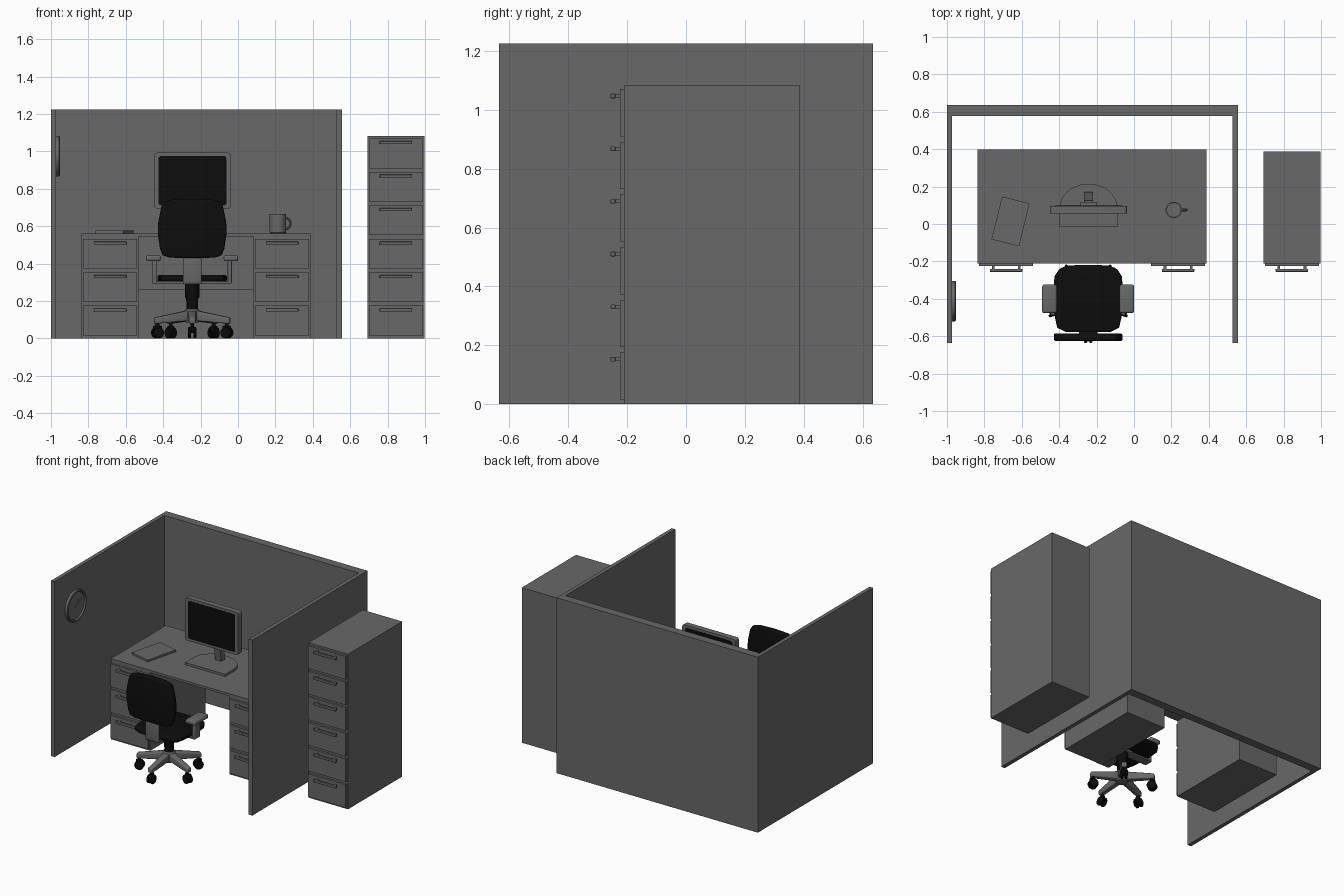
import bpy, bmesh, math
from mathutils import Matrix, Vector

if "Cube" in bpy.data.objects:
    bpy.data.objects.remove(bpy.data.objects["Cube"])


def material(name, v):
    m = bpy.data.materials.new(name)
    m.diffuse_color = (v, v, v, 1)
    m.use_nodes = True
    m.node_tree.nodes["Principled BSDF"].inputs["Base Color"].default_value = m.diffuse_color
    return m


GREY = material("office grey", 0.14)
BLACK = material("soft black", 0.004)


def finish(name, bm, mat, matrix=None, bevel=0, segs=3):
    bmesh.ops.remove_doubles(bm, verts=bm.verts, dist=1e-5)
    bmesh.ops.recalc_face_normals(bm, faces=bm.faces)
    if bevel:
        sharp = [e for e in bm.edges if e.calc_face_angle(0) > 0.9]
        bmesh.ops.bevel(bm, geom=sharp, offset=bevel, segments=segs,
                        profile=0.5, affect='EDGES', clamp_overlap=True)
    if matrix:
        bm.transform(matrix)
    bmesh.ops.recalc_face_normals(bm, faces=bm.faces)
    me = bpy.data.meshes.new(name)
    bm.to_mesh(me)
    bm.free()
    me.materials.append(mat)
    me.polygons.foreach_set("use_smooth", [True] * len(me.polygons))
    me.set_sharp_from_angle(angle=math.radians(35))
    ob = bpy.data.objects.new(name, me)
    bpy.context.collection.objects.link(ob)
    return ob


def box(name, x, y, z, mat=GREY, bevel=0, matrix=None):
    bm = bmesh.new()
    bmesh.ops.create_cube(bm, size=1)
    for v in bm.verts:
        v.co = Vector([(a + b) / 2 + c * (b - a) for (a, b), c in zip((x, y, z), v.co)])
    return finish(name, bm, mat, matrix, bevel)


def prism(name, pts, depth, mat=GREY, matrix=None, bevel=0):
    """Outline in XY, extruded up Z."""
    bm = bmesh.new()
    f = bm.faces.new([bm.verts.new((a, b, 0)) for a, b in pts])
    r = bmesh.ops.extrude_face_region(bm, geom=[f])
    for v in r["geom"]:
        if isinstance(v, bmesh.types.BMVert):
            v.co.z += depth
    return finish(name, bm, mat, matrix, bevel)


def lathe(name, profile, matrix, mat=GREY, steps=32):
    """Profile of (radius, height) spun round Z."""
    bm = bmesh.new()
    vs = [bm.verts.new((r, 0, z)) for r, z in profile]
    es = [bm.edges.new(p) for p in zip(vs, vs[1:])]
    bmesh.ops.spin(bm, geom=vs + es, cent=(0, 0, 0), axis=(0, 0, 1),
                   angle=2 * math.pi, steps=steps, use_merge=True)
    return finish(name, bm, mat, matrix)


def mirrored(half):
    return half + [(-x, y) for x, y in reversed(half) if x > 1e-6]


T = Matrix.Translation
def R(deg, axis): return Matrix.Rotation(math.radians(deg), 4, axis)


# Cubicle walls
box("back_wall", (-1, 0.555), (0.577, 0.635), (0, 1.225))
box("left_wall", (-1, -0.973), (-0.635, 0.577), (0, 1.225))
box("right_wall", (0.527, 0.555), (-0.635, 0.577), (0, 1.225))


# Drawer stacks: body, drawer fronts and bar handles
def drawers(name, x0, back, top, count):
    x1, mid = x0 + 0.305, x0 + 0.1525
    box(name + "_body", (x0, x1), (-0.21, back), (0, top))
    for i in range(count):
        z = 0.015 + 0.179 * i
        n = f"{name}_drawer_{i + 1}"
        box(n, (x0 + 0.008, x1 - 0.008), (-0.225, -0.21), (z, z + 0.16))
        h = z + 0.137
        box(n + "_handle", (mid - 0.087, mid + 0.087), (-0.256, -0.24),
            (h - 0.008, h + 0.008), bevel=0.003)
        for s in (-1, 1):
            p = mid + s * 0.07
            box(n + "_handle_post", (p - 0.007, p + 0.007), (-0.242, -0.224), (h - 0.006, h + 0.006))


drawers("filing_cabinet", 0.692, 0.388, 1.083, 6)
drawers("desk_left", -0.836, 0.398, 0.546, 3)
drawers("desk_right", 0.083, 0.398, 0.546, 3)

# Desk top and modesty panel
box("desk_top", (-0.836, 0.388), (-0.21, 0.398), (0.546, 0.562))
box("desk_back_panel", (-0.532, 0.084), (0.375, 0.397), (0.262, 0.546))

# Paper pad
box("paper_pad", (-0.076, 0.076), (-0.118, 0.118), (0.562, 0.576),
    matrix=T((-0.66, 0.014, 0)) @ R(-14, 'Z'))

# Mug with handle
cup = T((0.213, 0.075, 0.562))
lathe("mug", [(0, 0), (0.04, 0), (0.044, 0.005), (0.044, 0.103), (0.037, 0.103),
              (0.037, 0.01), (0, 0.01)], cup)
bm = bmesh.new()
rings = []
for i in range(13):
    a = math.radians(-90 + 15 * i)
    c = Vector((0.042 + 0.026 * math.cos(a), 0, 0.053 + 0.029 * math.sin(a)))
    out = Vector((math.cos(a), 0, math.sin(a)))
    rings.append([bm.verts.new(c + 0.006 * (out * math.cos(t) + Vector((0, 1.2, 0)) * math.sin(t)))
                  for t in (k * math.pi / 4 for k in range(8))])
for a, b in zip(rings, rings[1:]):
    for k in range(8):
        bm.faces.new((a[k], a[k - 1], b[k - 1], b[k]))
finish("mug_handle", bm, GREY, cup)

# Wall clock
clock = T((-0.973, -0.412, 0.975)) @ R(90, 'Y')
lathe("clock_rim", [(0.108, 0), (0.108, 0.016), (0.104, 0.02), (0.096, 0.02), (0.092, 0.01),
                    (0, 0.01)], clock, steps=48)
for n, length, ang in (("clock_hour_hand", 0.045, -40), ("clock_minute_hand", 0.07, -65)):
    box(n, (0.01, 0.014), (-0.003, 0.003), (-0.01, length),
        matrix=T((-0.973, -0.412, 0.975)) @ R(ang, 'X'))


# Monitor: rounded casing, black screen, neck and D-shaped foot
def rounded(w, h, r):
    return [(sx * (w - r) + r * math.cos(a), sy * (h - r) + r * math.sin(a))
            for q, (sx, sy) in enumerate(((1, 1), (-1, 1), (-1, -1), (1, -1)))
            for a in (math.radians(90 * q + 18 * k) for k in range(6))]


MX = -0.243
def upright(y, z): return T((MX, y, z)) @ R(90, 'X')


prism("monitor_case", rounded(0.205, 0.149, 0.016), 0.04, GREY, upright(0.096, 0.844))
prism("monitor_screen", rounded(0.182, 0.132, 0.014), 0.003, BLACK, upright(0.058, 0.844))
prism("monitor_back_panel", rounded(0.182, 0.132, 0.014), 0.003, BLACK, upright(0.098, 0.844))
box("monitor_mount", (MX - 0.045, MX + 0.045), (0.095, 0.115), (0.72, 0.81))
prism("monitor_neck", [(0.17, 0.57), (0.17, 0.6), (0.125, 0.8), (0.095, 0.8), (0.13, 0.57)], 0.046,
      GREY, T((MX - 0.023, 0, 0)) @ Matrix(((0, 0, 1, 0), (1, 0, 0, 0), (0, 1, 0, 0), (0, 0, 0, 1))))
arc = [(0.155 * math.cos(a), 0.085 + 0.13 * math.sin(a))
       for a in (math.pi * k / 20 for k in range(21))]
prism("monitor_foot", [(-0.155, -0.015), (0.155, -0.015)] + arc, 0.016, GREY, T((MX, 0, 0.562)))

# Chair seat and backrest
CX, CY = -0.245, -0.41
seat = [(0, -0.17), (0.12, -0.167), (0.165, -0.145), (0.178, -0.09), (0.186, 0.06), (0.18, 0.13),
        (0.155, 0.168), (0.115, 0.188), (0, 0.192)]
prism("chair_seat", mirrored(seat)[:-1] if seat[-1][0] else mirrored(seat), 0.034, BLACK,
      T((CX, CY, 0.305)), 0.012)
back = [(0, 0.43), (0.12, 0.432), (0.158, 0.445), (0.172, 0.48), (0.184, 0.56), (0.182, 0.62),
        (0.165, 0.705), (0.15, 0.73), (0.11, 0.742), (0, 0.747)]
prism("chair_backrest", mirrored(back), 0.04, BLACK, T((CX, -0.585, 0)) @ R(90, 'X'), 0.01)
box("chair_back_bracket", (CX - 0.05, CX + 0.05), (-0.603, -0.583), (0.295, 0.47), GREY, 0.006)
box("chair_under_plate", (CX - 0.05, CX + 0.05), (-0.6, -0.36), (0.29, 0.306), GREY, 0.004)

# Armrests
for s, side in ((-1, "left"), (1, "right")):
    def span(a, b): return tuple(sorted((CX + s * a, CX + s * b)))
    box(f"chair_{side}_arm_pad", span(0.168, 0.246), (-0.476, -0.324), (0.413, 0.444), GREY, 0.011)
    box(f"chair_{side}_arm_post", span(0.19, 0.212), (-0.43, -0.37), (0.3, 0.416), GREY, 0.005)
    box(f"chair_{side}_arm_bar", span(0.04, 0.212), (-0.43, -0.37), (0.293, 0.306), GREY, 0.004)

# Gas column and hub
base = T((CX, CY, 0))
lathe("chair_column", [(0, 0.15), (0.03, 0.15), (0.032, 0.21), (0.038, 0.22), (0.038, 0.305),
                       (0, 0.305)], base, BLACK, 24)
lathe("chair_hub", [(0, 0.085), (0.036, 0.085), (0.042, 0.1), (0.04, 0.15), (0.034, 0.158),
                    (0, 0.158)], base, GREY, 24)

# Five-star legs with twin-wheel casters
for i in range(5):
    turn = base @ R(-90 + 72 * i, 'Z')
    bm = bmesh.new()
    bmesh.ops.create_cube(bm, size=1)
    for v in bm.verts:
        outer, up, side = v.co.x > 0, v.co.z > 0, math.copysign(1, v.co.y)
        v.co = (0.212, side * 0.017, 0.112 if up else 0.078) if outer else \
               (0.015, side * 0.023, 0.152 if up else 0.095)
    finish(f"chair_leg_{i + 1}", bm, GREY, turn, 0.007)
    lathe(f"caster_stem_{i + 1}", [(0, 0.03), (0.01, 0.03), (0.01, 0.085), (0, 0.085)],
          turn @ T((0.195, 0, 0)), BLACK, 12)
    for s in (-1, 1):
        lathe(f"caster_wheel_{i + 1}", [(0, -0.008), (0.026, -0.008), (0.031, -0.004),
                                        (0.031, 0.004), (0.026, 0.008), (0, 0.008)],
              turn @ T((0.195, s * 0.014, 0.031)) @ R(90, 'X'), BLACK, 20)
    box(f"caster_hood_{i + 1}", (0.172, 0.218), (-0.008, 0.008), (0.03, 0.068), BLACK, 0.005, turn)
